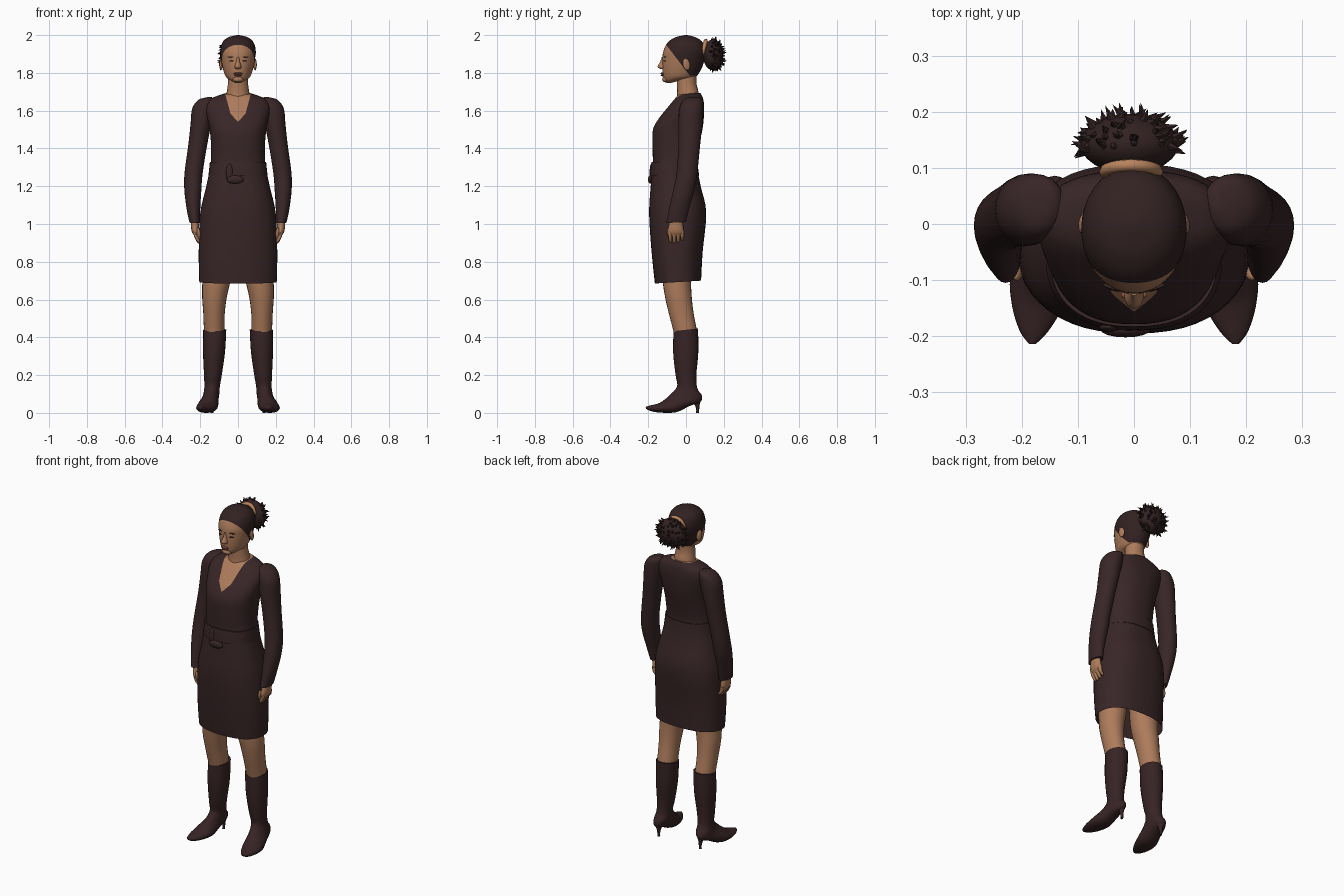
import bpy, bmesh, math, random
from mathutils import Vector, Matrix

random.seed(4)


def material(name, rgb):
    m = bpy.data.materials.new(name)
    m.diffuse_color = (*rgb, 1)
    return m


DRESS = material("dark brown cloth", (0.040, 0.019, 0.020))
BOOT = material("dark brown leather", (0.038, 0.017, 0.018))
HAIR = material("dark hair", (0.033, 0.016, 0.016))
SKIN = material("warm skin", (0.42, 0.20, 0.105))
LIP = material("lip brown", (0.24, 0.09, 0.06))
EYE = material("eye dark", (0.05, 0.025, 0.02))
BAND = material("tan hair band", (0.48, 0.23, 0.11))


def finish(bm, name, mats, mirror=False, angle=50):
    bmesh.ops.recalc_face_normals(bm, faces=bm.faces)
    me = bpy.data.meshes.new(name)
    bm.to_mesh(me)
    bm.free()
    for m in mats:
        me.materials.append(m)
    ob = bpy.data.objects.new(name, me)
    bpy.context.collection.objects.link(ob)
    bpy.context.view_layer.objects.active = ob
    ob.select_set(True)
    bpy.ops.object.shade_smooth_by_angle(angle=math.radians(angle))
    ob.select_set(False)
    if mirror:
        ob.modifiers.new("Mirror", 'MIRROR')
    return ob


def spline(a, b, c, d, t):
    return [0.5 * (2 * q + (r - p) * t + (2 * p - 5 * q + 4 * r - s) * t * t
                   + (3 * q - p - 3 * r + s) * t ** 3) for p, q, r, s in zip(a, b, c, d)]


def loft(rings, n=32, steps=4, power=2.0, caps=(True, True)):
    """Rings are (centre x, half width, front y, front z, back y, back z)."""
    last = len(rings) - 1
    path = []
    for i in range(last):
        four = [rings[max(0, min(last, j))] for j in (i - 1, i, i + 1, i + 2)]
        path += [spline(*four, k / steps) for k in range(steps)]
    path.append(rings[-1])
    bm = bmesh.new()
    loops = []
    for cx, rx, yf, zf, yb, zb in path:
        loop = []
        for k in range(n):
            a = 2 * math.pi * k / n
            u, v = [math.copysign(abs(w) ** (2 / power), w) for w in (math.cos(a), math.sin(a))]
            loop.append(bm.verts.new((cx + rx * u, (yf + yb) / 2 + (yb - yf) / 2 * v,
                                      (zf + zb) / 2 + (zb - zf) / 2 * v)))
        loops.append(loop)
    for p, q in zip(loops, loops[1:]):
        for k in range(n):
            bm.faces.new((p[k], p[(k + 1) % n], q[(k + 1) % n], q[k]))
    if caps[0]:
        bm.faces.new(loops[0])
    if caps[1]:
        bm.faces.new(loops[-1])
    return bm


def cut(bm, point, normal):
    bmesh.ops.bisect_plane(bm, geom=bm.verts[:] + bm.edges[:] + bm.faces[:], dist=1e-5,
                           plane_co=point, plane_no=Vector(normal).normalized())


def paint(bm, rule):
    for f in bm.faces:
        f.material_index = int(rule(f.calc_center_median()))


def ball(name, loc, size, mat, mirror=False, rot=(0, 0, 0), seg=16):
    bm = bmesh.new()
    bmesh.ops.create_uvsphere(bm, u_segments=seg, v_segments=seg // 2 + 2, radius=1)
    m = Matrix.Translation(loc)
    for axis, r in zip("XYZ", rot):
        m = m @ Matrix.Rotation(r, 4, axis)
    bmesh.ops.transform(bm, matrix=m @ Matrix.Diagonal((*size, 1)), verts=bm.verts)
    return finish(bm, name, [mat], mirror)


# Dress body with a V neckline showing skin
bm = loft([(0, .205, -.165, .685, .080, .70), (0, .208, -.182, .85, .088, .85),
           (0, .200, -.195, 1.05, .107, 1.06), (0, .168, -.187, 1.20, .078, 1.20),
           (0, .145, -.176, 1.32, .057, 1.32), (0, .143, -.178, 1.42, .070, 1.42),
           (0, .150, -.175, 1.50, .087, 1.50), (0, .162, -.143, 1.56, .094, 1.56),
           (0, .170, -.095, 1.62, .096, 1.62), (0, .145, -.062, 1.66, .090, 1.665),
           (0, .072, -.040, 1.685, .075, 1.695)], n=48, power=2.35, caps=(False, True))
for s in (-1, 1):
    cut(bm, (0, 0, 1.54), (s, 0, -.9))
    cut(bm, (s * .04, 0, 1.585), (s, 0, -.27))
paint(bm, lambda c: c.y < .03 and abs(c.x) < min(.9 * (c.z - 1.54), .04 + .27 * (c.z - 1.585)))
finish(bm, "dress", [DRESS, SKIN])

# Waist sash and its front knot
finish(loft([(0, .157, -.190, 1.255, .070, 1.255), (0, .153, -.188, 1.29, .065, 1.29),
             (0, .149, -.183, 1.328, .062, 1.328)], n=48, power=2.35), "waist_sash", [DRESS])
ball("sash_knot", (-.015, -.188, 1.235), (.045, .014, .022), DRESS)
ball("sash_tail", (-.045, -.183, 1.27), (.018, .010, .05), DRESS)

# Sleeves
finish(loft([(.15, .010, .02, 1.672, .06, 1.672), (.167, .043, -.015, 1.657, .085, 1.657),
             (.183, .060, -.035, 1.61, .090, 1.61), (.196, .055, -.040, 1.53, .087, 1.53),
             (.213, .050, -.040, 1.42, .075, 1.42), (.235, .048, -.050, 1.27, .060, 1.27),
             (.239, .045, -.068, 1.18, .045, 1.18), (.236, .036, -.090, 1.08, .016, 1.08),
             (.229, .028, -.105, 1.005, .000, 1.01)], n=24), "sleeve", [DRESS], True)

# Hands: palm, four fingers and thumb
finish(loft([(.230, .020, -.085, 1.03, -.02, 1.03), (.228, .021, -.092, .99, -.015, .99),
             (.225, .019, -.098, .96, -.012, .955), (.218, .012, -.092, .935, -.02, .935)],
            n=16), "hand", [SKIN], True)
for i in range(4):
    y = -.083 + .021 * i
    tip = (.902, .898, .902, .912)[i]
    finish(loft([(.226, .012, y - .011, .965, y + .011, .965), (.222, .011, y - .011, .935, y + .010, .935),
                 (.211, .009, y - .009, tip + .01, y + .009, tip + .01),
                 (.207, .004, y - .004, tip, y + .004, tip)], n=10, steps=2), f"finger_{i + 1}", [SKIN], True)
ball("thumb", (.208, -.088, .95), (.010, .012, .034), SKIN, True, (.2, .1, 0), 10)

# Legs
finish(loft([(.108, .085, -.13, .90, .045, .90), (.113, .076, -.125, .72, .028, .72),
             (.124, .066, -.112, .62, .030, .62), (.127, .057, -.092, .53, .040, .53),
             (.126, .054, -.066, .43, .058, .43), (.128, .050, -.060, .38, .056, .38)],
            n=24), "leg", [SKIN], True)

# Heeled boots: shaft bending into a pointed foot
finish(loft([(.123, .061, -.066, .433, .064, .447), (.127, .058, -.068, .32, .065, .32),
             (.133, .047, -.055, .20, .055, .20), (.137, .041, -.046, .15, .060, .13),
             (.140, .042, -.056, .125, .085, .09), (.146, .044, -.08, .10, .075, .058),
             (.155, .052, -.11, .073, .018, .036), (.165, .056, -.14, .053, -.05, .004),
             (.172, .045, -.165, .045, -.13, .001), (.178, .026, -.195, .038, -.185, .009),
             (.181, .007, -.214, .032, -.212, .022)], n=24), "boot", [BOOT], True)
finish(loft([(.141, .026, .025, .075, .082, .075), (.139, .013, .045, .045, .073, .045),
             (.138, .008, .054, .02, .070, .02), (.138, .008, .053, 0, .069, 0)],
            n=12), "boot_heel", [BOOT], True)

# Neck
finish(loft([(0, .070, -.055, 1.62, .068, 1.65), (0, .060, -.047, 1.69, .066, 1.70),
             (0, .053, -.048, 1.75, .055, 1.75), (0, .052, -.05, 1.83, .06, 1.83)], n=24), "neck", [SKIN])

# Head, with the hair as a cut region behind the hairline
bm = loft([(0, .014, -.100, 1.746, -.075, 1.748), (0, .045, -.115, 1.762, -.005, 1.765),
           (0, .066, -.122, 1.79, .048, 1.775), (0, .081, -.125, 1.83, .083, 1.825),
           (0, .090, -.124, 1.87, .100, 1.88), (0, .094, -.121, 1.91, .104, 1.92),
           (0, .084, -.100, 1.957, .090, 1.96), (0, .055, -.060, 1.987, .055, 1.987),
           (0, .008, -.008, 2.0, .008, 2.0)], n=36)
cut(bm, (0, -.11, 1.955), (0, 1.3, 1))
cut(bm, (0, 0, 1.785), (0, 0, 1))
paint(bm, lambda c: c.z > 1.955 - 1.3 * (c.y + .11) and c.z > 1.785)
finish(bm, "head", [SKIN, HAIR])

# Face details and ears
finish(loft([(0, .007, -.128, 1.885, -.10, 1.885), (0, .010, -.137, 1.86, -.10, 1.86),
             (0, .018, -.151, 1.832, -.10, 1.834), (0, .012, -.135, 1.82, -.10, 1.82)],
            n=14), "nose", [SKIN])
ball("upper_lip", (0, -.126, 1.797), (.024, .009, .005), LIP)
ball("lower_lip", (0, -.125, 1.788), (.021, .009, .006), LIP)
ball("chin", (0, -.108, 1.766), (.028, .018, .016), SKIN)
ball("eye", (.036, -.114, 1.863), (.014, .005, .004), EYE, True, (0, 0, .3))
ball("eyebrow", (.038, -.113, 1.885), (.019, .004, .003), EYE, True, (0, 0, .3))
ball("ear", (.090, .002, 1.845), (.009, .019, .032), SKIN, True, (.2, 0, .2))

# Hair band around the root of the bun
bm = bmesh.new()
turn = Matrix.Translation((-.005, .093, 1.925)) @ Matrix.Rotation(math.radians(75), 4, 'X')
grid = [[bm.verts.new(turn @ Vector(((.046 + .011 * math.cos(b)) * math.cos(a),
                                     (.046 + .011 * math.cos(b)) * math.sin(a), .011 * math.sin(b))))
         for b in [j * math.pi / 4 for j in range(8)]] for a in [i * math.pi / 12 for i in range(24)]]
for i in range(24):
    for j in range(8):
        k, m = (i + 1) % 24, (j + 1) % 8
        bm.faces.new((grid[i][j], grid[k][j], grid[k][m], grid[i][m]))
finish(bm, "hair_band", [BAND])

# Bun with loose spiky strands
centre, size = Vector((-.008, .143, 1.895)), Vector((.088, .053, .082))
ball("hair_bun", centre, size, HAIR, seg=24)
bm = bmesh.new()
for i in range(110):
    z = random.uniform(-1, 1)
    a = random.uniform(-.35, math.pi + .35)
    r = math.sqrt(1 - z * z)
    d = Vector((r * math.cos(a), r * math.sin(a), z))
    base = centre + Vector(d[k] * size[k] * .95 for k in range(3))
    lean = (d + Vector(random.uniform(-.5, .5) for k in range(3))).normalized()
    length = random.uniform(.014, .03)
    m = Matrix.Translation(base + lean * length / 2) @ lean.to_track_quat('Z', 'Y').to_matrix().to_4x4()
    bmesh.ops.create_cone(bm, cap_ends=True, segments=5, radius1=.008, radius2=0, depth=length, matrix=m)
finish(bm, "bun_strands", [HAIR], angle=30)
